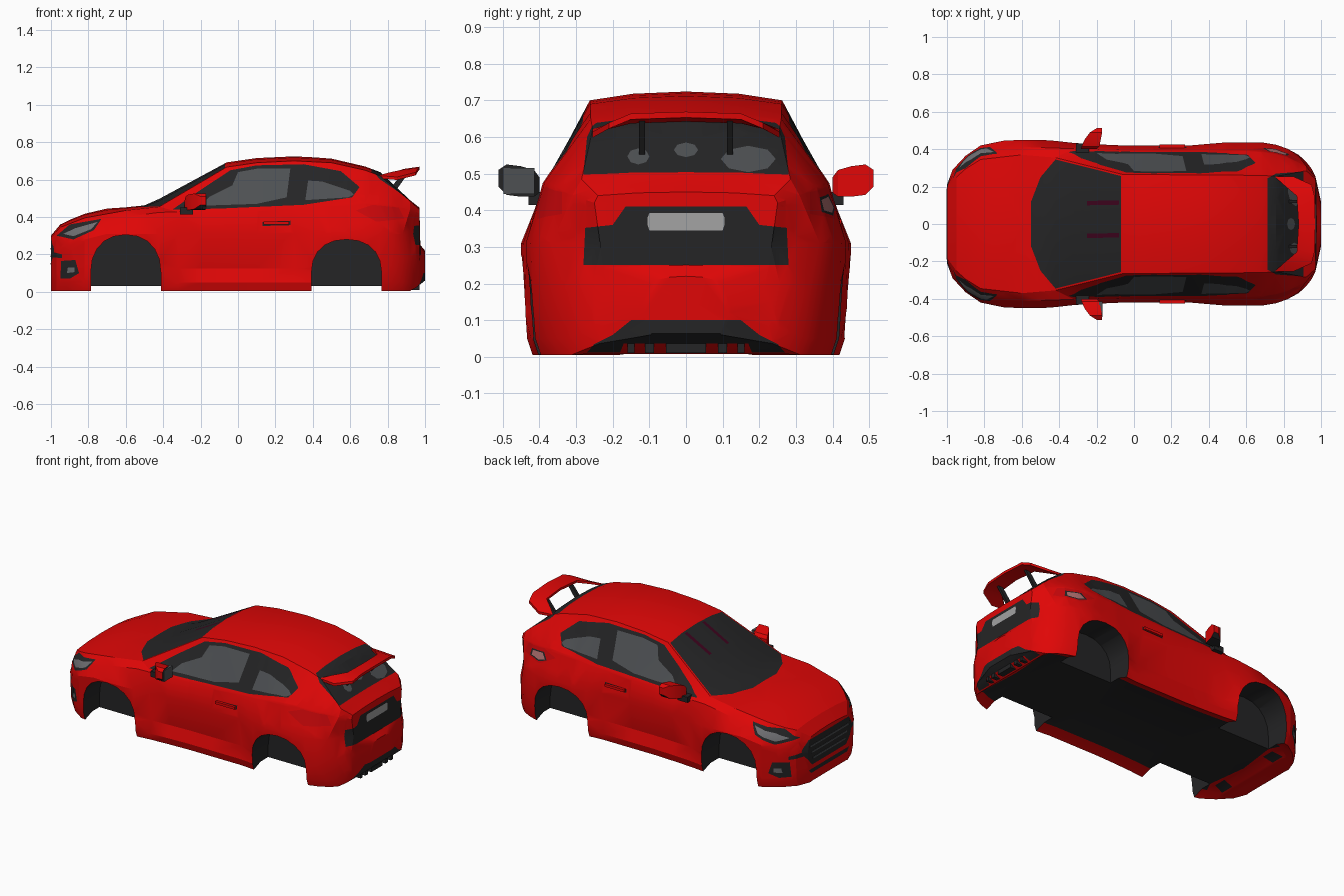
import bpy, bmesh, math
from mathutils import Vector

if "Cube" in bpy.data.objects:
    bpy.data.objects.remove(bpy.data.objects["Cube"])


def material(name, r, g, b):
    m = bpy.data.materials.new(name)
    m.use_nodes = True
    m.diffuse_color = (r, g, b, 1)
    m.node_tree.nodes["Principled BSDF"].inputs["Base Color"].default_value = (r, g, b, 1)
    return m


MATERIALS = [material("red paint", .74, .002, .002), material("black trim", .018, .018, .019),
             material("grey glass", .075, .08, .086), material("lamp grey", .16, .16, .17),
             material("plate grey", .36, .36, .36), material("lamp red", .6, .002, .003),
             material("lamp pink", .45, .17, .17), material("maroon", .045, .001, .012)]
RED, BLACK, GLASS, LAMP, PLATE, TAIL, PINK, MAROON = range(len(MATERIALS))


def make_object(name, bm):
    bmesh.ops.recalc_face_normals(bm, faces=bm.faces[:])
    mesh = bpy.data.meshes.new(name)
    bm.to_mesh(mesh)
    bm.free()
    for m in MATERIALS:
        mesh.materials.append(m)
    obj = bpy.data.objects.new(name, mesh)
    bpy.context.collection.objects.link(obj)
    return obj


def loft(bm, rings, rule=lambda segment: RED):
    """Skin a row of closed rings and cap both ends."""
    rows = [[bm.verts.new(p) for p in ring] for ring in rings]
    n = len(rows[0])
    for a, b in zip(rows, rows[1:]):
        for i in range(n):
            j = (i + 1) % n
            bm.faces.new((a[i], a[j], b[j], b[i])).material_index = rule(i)
    for end in (rows[0], rows[-1]):
        bm.faces.new(end).material_index = rule(n)


def box(name, centre, size, mat):
    bm = bmesh.new()
    x, y, z = (s / 2 for s in size)
    corners = ((-y, -z), (y, -z), (y, z), (-y, z))
    loft(bm, [[Vector(centre) + Vector((d, v, w)) for v, w in corners] for d in (-x, x)],
         lambda s: mat)
    return make_object(name, bm)


def curve(*points):
    """Piecewise linear function through (x, value) points."""
    def value(x):
        for (a, u), (b, v) in zip(points, points[1:]):
            if x <= b:
                return u + (v - u) * max(0, x - a) / (b - a)
        return points[-1][1]
    return value


# Feature lines along the length of the car
wide = curve((-1, .21), (-.97, .29), (-.9, .365), (-.82, .42), (-.7, .445), (-.5, .455),
             (-.35, .435), (-.1, .42), (.3, .42), (.5, .437), (.7, .437), (.8, .415),
             (.88, .375), (.94, .32), (.97, .26), (1, .12))
waist = curve((.7, .45), (.8, .415), (.88, .365), (.92, .3), (.97, .23), (1, .12))
belt_y = curve((-1, .2), (-.95, .3), (-.9, .345), (-.82, .39), (-.6, .412), (-.4, .405),
               (0, .395), (.4, .395), (.65, .39), (.8, .365), (.92, .31), (.97, .25), (1, .1))
belt_z = curve((-1, .26), (-.95, .29), (-.82, .34), (-.6, .4), (-.42, .425), (0, .43), (.4, .45),
               (.65, .48), (.8, .47), (.92, .44), (.97, .42), (.975, .24), (1, .2))
edge_y = curve((-1, .18), (-.95, .25), (-.9, .295), (-.82, .345), (-.6, .37), (-.42, .355),
               (-.06, .265), (.68, .26), (.76, .255), (.92, .285), (.97, .24), (1, .08))
edge_z = curve((-1, .29), (-.95, .345), (-.82, .395), (-.6, .435), (-.42, .455), (-.06, .667),
               (.1, .69), (.3, .7), (.5, .69), (.68, .65), (.76, .62), (.92, .485), (.97, .44),
               (.975, .245), (1, .21))
top = curve((-1, .3), (-.95, .36), (-.85, .41), (-.7, .445), (-.55, .455), (-.48, .465),
            (-.06, .692), (.1, .715), (.32, .725), (.5, .712), (.68, .67), (.76, .64),
            (.92, .49), (.97, .45), (.975, .25), (1, .22))
bottom = curve((-1, .005), (.93, .005), (1, .06))
tuck = curve((-.42, .005), (-.32, .03), (.3, .03), (.4, .005))
lift = curve((.8, .12), (.9, .18), (.95, .18), (.97, .165), (.975, .11), (1, .06))


def section(x):
    w, b, ey, ez, t = wide(x), bottom(x), edge_y(x), edge_z(x), top(x)
    floor = b + (.025 if abs(x) < .9 else .003)
    half = [(0, floor), (w * .78, floor), (w - .025, b), (w - .01, b + .045),
            (w - tuck(x), b + lift(x)), (min(w, waist(x)), min(.31, belt_z(x) - .06)),
            (belt_y(x), belt_z(x)), (ey, ez), (ey * .55, ez + (t - ez) * .75), (0, t)]
    return [(x, y, z) for y, z in half] + [(x, -y, z) for y, z in half[-2:0:-1]]


# Body shell with a black floor
STATIONS = (-1, -.97, -.95, -.9, -.82, -.7, -.6, -.5, -.42, -.32, -.2, -.06, .1, .3, .4, .5,
            .6, .68, .76, .82, .88, .92, .95, .97, .975, 1)
bm = bmesh.new()
loft(bm, [section(x) for x in STATIONS], lambda s: BLACK if s in (0, 17) else RED)
body = make_object("car_body", bm)

# Wheel wells
bm = bmesh.new()
for cx, height in ((-.6, .2), (.58, .175)):
    for side in (-1, 1):
        outline = [(cx - .187, -.1)]
        for i in range(11):
            a = math.pi * (1 - i / 10)
            c, s = math.cos(a), max(0, math.sin(a))
            outline.append((cx + .187 * math.copysign(abs(c) ** .9, c), .105 + height * s ** .9))
        outline.append((cx + .187, -.1))
        loft(bm, [[(x, side * y, z) for x, z in outline] for y in (.26, .6)], lambda s: BLACK)
cutter = make_object("wheel_well_cutter", bm)
cutter.hide_render = True
cut = body.modifiers.new("wheel_wells", "BOOLEAN")
cut.operation, cut.solver, cut.object = "DIFFERENCE", "EXACT", cutter
bpy.context.view_layer.objects.active = body
bpy.ops.object.modifier_apply(modifier=cut.name)
bpy.data.objects.remove(cutter)

# Cut coloured panels into the shell along projected outlines
bm = bmesh.new()
bm.from_mesh(body.data)
bmesh.ops.triangulate(bm, faces=bm.faces[:])
SIDE = ((0, 2), lambda n: abs(n.y) > .25)
LEFT = ((0, 2), lambda n: n.y > .25)
REAR = ((1, 2), lambda n: n.x > .1)
NOSE = ((1, 2), lambda n: n.x < -.2)
ABOVE = ((0, 1), lambda n: n.z > .25)


def inside(poly, u, v):
    hit = False
    for (a, b), (c, d) in zip(poly, poly[1:] + poly[:1]):
        if (b > v) != (d > v) and u < a + (c - a) * (v - b) / (d - b):
            hit = not hit
    return hit


def paint(view, poly, mat):
    axes, facing = view
    limits = [(k, min(p[i] for p in poly), max(p[i] for p in poly)) for i, k in enumerate(axes)]

    def near(f):
        return facing(f.normal) and all(
            max(v.co[k] for v in f.verts) > lo and min(v.co[k] for v in f.verts) < hi
            for k, lo, hi in limits)
    for p, q in zip(poly, poly[1:] + poly[:1]):
        faces = [f for f in bm.faces if near(f)]
        parts = set(faces)
        for f in faces:
            parts.update(f.edges, f.verts)
        co, no = Vector(), Vector()
        co[axes[0]], co[axes[1]] = p
        no[axes[0]], no[axes[1]] = q[1] - p[1], p[0] - q[0]
        bmesh.ops.bisect_plane(bm, geom=list(parts), dist=1e-5, plane_co=co, plane_no=no.normalized())
        bm.normal_update()
    for f in bm.faces:
        if near(f):
            c = f.calc_center_median()
            if inside(poly, c[axes[0]], c[axes[1]]):
                f.material_index = mat


def both(*half):
    """Close a half outline by mirroring its first coordinate."""
    return list(half) + [(-u, v) for u, v in reversed(half)]


def across(*half):
    return list(half) + [(u, -v) for u, v in reversed(half)]


def oval(u, v, ru, rv):
    return [(u + ru * math.cos(i * math.pi / 4), v + rv * math.sin(i * math.pi / 4)) for i in range(8)]


# Red undersides of both bumpers
for f in bm.faces:
    x = f.calc_center_median().x
    if f.normal.z < -.3 and (x < -.8 or x > .9):
        f.material_index = RED
# Windscreen and seat stripes, rear window
paint(ABOVE, across((-.55, .12), (-.5, .25), (-.42, .345), (-.07, .257)), BLACK)
for y in (.115, -.06):
    paint(ABOVE, [(-.25, y - .015), (-.08, y - .012), (-.08, y + .012), (-.25, y + .008)], MAROON)
paint(ABOVE, across((.715, .245), (.76, .27), (.905, .28)), BLACK)
for blob in ((-.13, .547, .03, .022), (0, .565, .033, .02), (.17, .54, .075, .036)):
    paint(REAR, oval(*blob), GLASS)
# Side window frames and panes
paint(SIDE, [(-.35, .44), (-.2, .545), (-.04, .65), (.1, .676), (.35, .682), (.55, .645), (.65, .56),
             (.61, .505), (.35, .465), (-.1, .445)], BLACK)
paint(SIDE, [(-.2, .46), (-.15, .51), (-.03, .57), (0, .64), (.1, .658), (.28, .66), (.26, .505), (.1, .47)], GLASS)
paint(SIDE, [(.36, .49), (.375, .595), (.45, .59), (.6, .54), (.62, .52), (.59, .505)], GLASS)
# Headlights, fog lamps and tail lamps
paint(SIDE, [(-.97, .3), (-.9, .36), (-.73, .39), (-.77, .33), (-.88, .28)], BLACK)
paint(SIDE, [(-.935, .31), (-.87, .34), (-.75, .374), (-.785, .335), (-.88, .297)], LAMP)
paint(SIDE, [(-.95, .07), (-.945, .165), (-.87, .17), (-.85, .1), (-.9, .07)], BLACK)
paint(SIDE, [(-.915, .1), (-.91, .13), (-.875, .13), (-.875, .105)], LAMP)
paint(SIDE, [(.63, .435), (.72, .465), (.86, .45), (.89, .39), (.74, .375)], TAIL)
paint(LEFT, [(.69, .405), (.72, .445), (.82, .435), (.83, .395), (.75, .385)], BLACK)
paint(LEFT, [(.705, .408), (.73, .438), (.81, .428), (.815, .4), (.75, .393)], PINK)
# Grille with side slots, and lower intake
paint(NOSE, both((.2, .275), (.25, .22), (.24, .19), (.17, .11)), BLACK)
paint(SIDE, [(-.999, .185), (-.999, .215), (-.94, .2), (-.94, .18)], BLACK)
paint(NOSE, both((.2, .085), (.18, .06)), BLACK)
# Tailgate panel, number plate and diffuser with a red valance
paint(REAR, both((.28, .25), (.275, .352), (.2, .36), (.165, .41)), BLACK)
paint(REAR, both((.1, .345), (.105, .36), (.105, .38), (.1, .392)), PLATE)
paint(REAR, both((.27, .012), (.25, .035), (.2, .06), (.15, .1)), BLACK)
paint(REAR, both((.18, .012), (.17, .036)), RED)
# Door handle recesses
paint(SIDE, [(.13, .352), (.13, .374), (.28, .38), (.28, .356)], BLACK)
bm.to_mesh(body.data)
bm.free()

# Grille slats and diffuser fins
for i in range(3):
    box("grille_slat", (-.998, 0, .15 + .04 * i), (.008, .32 + .03 * i, .01), GLASS)
for y, width in ((-.15, .02), (-.1, .025), (0, .11), (.1, .025), (.15, .02)):
    box("diffuser_fin", (.95, y, .023), (.04, width, .026), BLACK)

for side, tag in ((1, "left"), (-1, "right")):
    # Door handle
    box("door_handle_" + tag, (.205, side * .412, .367), (.135, .024, .016), RED)
    # Wing mirror on a black stalk
    box("mirror_stalk_" + tag, (-.275, side * .405, .432), (.07, .05, .035), BLACK)
    bm = bmesh.new()
    rings = ((.4, -.285, -.2, .448, .49), (.415, -.28, -.185, .437, .51), (.45, -.265, -.178, .437, .52),
             (.49, -.235, -.17, .442, .525), (.512, -.2, -.17, .465, .51))
    loft(bm, [[(a, side * y, lo), (b, side * y, lo), (b, side * y, hi), (a, side * y, hi)]
              for y, a, b, lo, hi in rings],
         lambda s: BLACK if s == 0 or (s == 1 and side < 0) else RED)
    make_object("mirror_" + tag, bm)
    # Rear wing strut
    bm = bmesh.new()
    loft(bm, [[(x, side * y, z) for x, z in ((.82, .56), (.85, .55), (.92, .648), (.89, .648))]
              for y in (.112, .128)], lambda s: BLACK)
    make_object("wing_strut_" + tag, bm)
box("mirror_glass", (-.177, -.456, .48), (.018, .085, .07), GLASS)

# Rear wing, swept forward to its drooping tips
bm = bmesh.new()
spans = ((.255, .75, .615, .85, .61), (.21, .8, .63, .95, .635), (.15, .87, .645, .965, .66), (0, .88, .65, .97, .665))
stations = list(spans) + [(-s[0],) + s[1:] for s in spans[-2::-1]]
loft(bm, [[(a, y, za - .008), (a, y, za + .006), (b, y, zb + .004), (b, y, zb - .012)]
          for y, a, za, b, zb in stations])
make_object("rear_wing", bm)

# Smooth shading with sharp creases
bpy.ops.object.select_all(action="DESELECT")
for obj in bpy.context.collection.objects:
    if obj.type == "MESH":
        obj.select_set(True)
bpy.context.view_layer.objects.active = body
bpy.ops.object.shade_smooth_by_angle(angle=math.radians(22))
